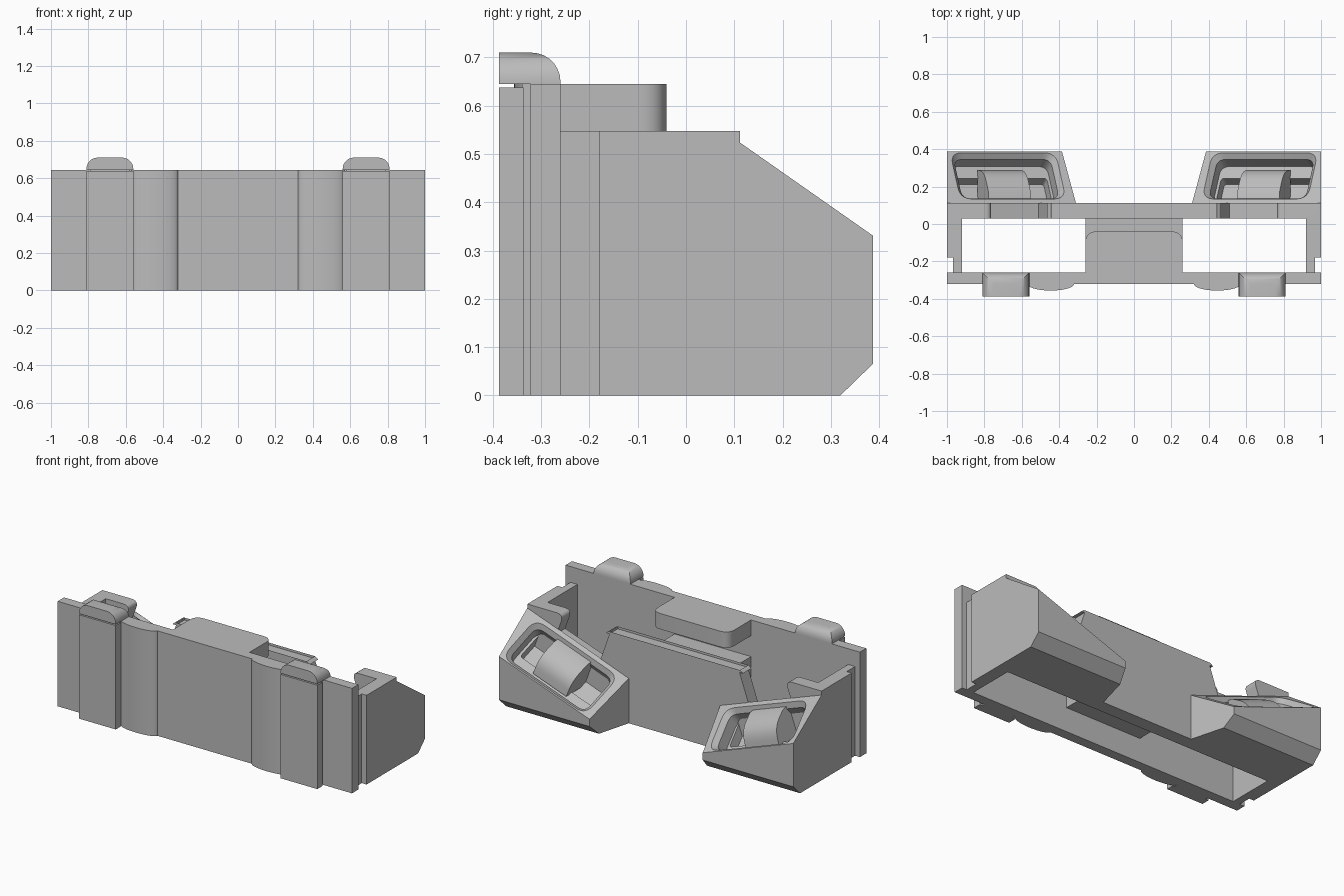
import bpy, bmesh, math
from mathutils import Vector

if "Cube" in bpy.data.objects:
    bpy.data.objects.remove(bpy.data.objects["Cube"], do_unlink=True)

grey = bpy.data.materials.new("plain_grey")
grey.use_nodes = True
grey.diffuse_color = (0.5, 0.5, 0.5, 1)
grey.node_tree.nodes["Principled BSDF"].inputs["Base Color"].default_value = (0.5, 0.5, 0.5, 1)


def make(name, bm, mirror=False):
    bmesh.ops.recalc_face_normals(bm, faces=bm.faces)
    mesh = bpy.data.meshes.new(name)
    bm.to_mesh(mesh)
    bm.free()
    mesh.materials.append(grey)
    ob = bpy.data.objects.new(name, mesh)
    bpy.context.collection.objects.link(ob)
    if mirror:
        ob.modifiers.new("other_side", "MIRROR").use_mirror_merge = False
    return ob


def rounded(points, steps=7):
    """Round each corner given as (a, b, radius); plain (a, b) stays sharp."""
    out = []
    for i, p in enumerate(points):
        c = Vector(p[:2])
        if len(p) < 3:
            out.append(c)
            continue
        d1 = (Vector(points[i - 1][:2]) - c).normalized()
        d2 = (Vector(points[(i + 1) % len(points)][:2]) - c).normalized()
        a, b = c + d1 * p[2], c + d2 * p[2]
        for k in range(steps + 1):
            t = k / steps
            out.append(a * (1 - t) ** 2 + c * 2 * t * (1 - t) + b * t * t)
    return out


def loft(rings):
    """Solid through matching rings of 3D points."""
    bm = bmesh.new()
    loops = [[bm.verts.new(p) for p in ring] for ring in rings]
    n = len(loops[0])
    for lo, hi in zip(loops, loops[1:]):
        for i in range(n):
            j = (i + 1) % n
            bm.faces.new((lo[i], lo[j], hi[j], hi[i]))
    bm.faces.new(loops[0])
    bm.faces.new(loops[-1])
    return bm


def plan(name, pts, z0, z1, mirror=False):
    pts = rounded(pts)
    return make(name, loft([[(p.x, p.y, z) for p in pts] for z in (z0, z1)]), mirror)


def block(name, x0, x1, y0, y1, z0, z1, mirror=False):
    return plan(name, [(x0, y0), (x1, y0), (x1, y1), (x0, y1)], z0, z1, mirror)


def smooth(ob):
    bpy.ops.object.select_all(action="DESELECT")
    ob.select_set(True)
    bpy.context.view_layer.objects.active = ob
    bpy.ops.object.shade_smooth_by_angle(angle=math.radians(35))


# Front plate, its bulges and the tab behind its top edge
block("front_plate", -1, 1, -0.322, -0.26, 0, 0.645)
arc = [(0.445 + 0.125 * math.cos(a), -0.32 - 0.036 * math.sin(a))
       for a in [math.pi * k / 14 for k in range(15)]]
smooth(plan("front_bulge", arc + [(0.32, -0.30), (0.57, -0.30)], 0, 0.645, True))
smooth(plan("top_tab", [(-0.26, -0.27), (0.26, -0.27), (0.26, -0.04, 0.06),
                        (-0.26, -0.04, 0.06)], 0.548, 0.645))
block("inner_block", -0.26, 0.26, -0.27, 0.04, 0.15, 0.42)

# Straps with narrow necks and rounded caps
block("strap", 0.56, 0.81, -0.387, -0.337, 0, 0.638, True)
block("strap_neck", 0.58, 0.79, -0.34, -0.31, 0, 0.65, True)
cap = block("strap_cap", 0.56, 0.81, -0.387, -0.26, 0.645, 0.71, True)
bm = bmesh.new()
bm.from_mesh(cap.data)
edges = [e for e in bm.edges
         if all(v.co.z > 0.7 for v in e.verts) and any(v.co.y > -0.3 for v in e.verts)]
bmesh.ops.bevel(bm, geom=edges, offset=0.06, segments=7, profile=0.5, affect="EDGES")
bm.to_mesh(cap.data)
bm.free()
smooth(cap)

# End walls with an outer groove
plan("end_wall", [(0.92, -0.27), (0.967, -0.27), (0.967, -0.18), (1, -0.18),
                  (1, 0.05), (0.92, 0.05)], 0, 0.548, True)

# Rear wall with a tilted, round-lipped gap on each side
half = [(1, 0), (1, 0.548), (0.753, 0.548, 0.05), (0.80, 0.42), (0.51, 0.32),
        (0.43, 0.548, 0.05)]
outline = rounded(half)
outline += [Vector((-p.x, p.y)) for p in reversed(outline)]
smooth(make("rear_wall", loft([[(p.x, y, p.y) for p in outline] for y in (0.03, 0.112)])))

# Rear pods: wedge bodies with a sloped, tilted top
def top(x, y):
    return 0.525 + 0.36 * (x - 1) - 0.70 * (y - 0.11)


bm = bmesh.new()
for inner in (True, False):
    for y, z in ((0.11, 0), (0.32, 0), (0.387, 0.065), (0.387, None), (0.11, None)):
        x = 0.31 + 0.27 * (y - 0.11) if inner else 1
        bm.verts.new((x, y, top(x, y) if z is None else z))
bmesh.ops.convex_hull(bm, input=bm.verts)
bmesh.ops.dissolve_limit(bm, angle_limit=0.01, verts=bm.verts, edges=bm.edges)
pod = make("rear_pod", bm)

# Tilted frame of the pod top: across, lift, down the slope, outward
tilt, slope = math.atan(0.36), math.atan(0.658)
across = Vector((math.cos(tilt), 0, math.sin(tilt)))
lift = Vector((-math.sin(tilt), 0, math.cos(tilt)))
rear = Vector((0, 1, 0))
down = rear * math.cos(slope) - lift * math.sin(slope)
out = rear * math.sin(slope) + lift * math.cos(slope)
base = Vector((0.65, 0, 0.399))
centre = base - across * 0.01 + rear * 0.2575 - lift * 0.097


def ring(hu, s0, s1, depth, r):
    pts = rounded([(-hu, s0, r), (hu, s0, r), (hu, s1, r), (-hu, s1, r)])
    return [centre + across * p.x + down * p.y + out * depth for p in pts]


# Flared pocket, then a deeper step on its upper part
cutters = [
    make("pocket_cutter", loft([ring(0.315, -0.162, 0.162, 0.02, 0.07),
                                ring(0.30, -0.148, 0.148, 0, 0.07),
                                ring(0.275, -0.125, 0.125, -0.03, 0.05),
                                ring(0.275, -0.125, 0.125, -0.10, 0.05)])),
    make("step_cutter", loft([ring(0.26, -0.12, 0.05, -0.08, 0.02),
                              ring(0.26, -0.12, 0.05, -0.16, 0.02)]))]
for c in cutters:
    c.hide_render = True
    mod = pod.modifiers.new(c.name, "BOOLEAN")
    mod.operation, mod.solver, mod.object = "DIFFERENCE", "EXACT", c
bpy.context.view_layer.update()
pod.data = bpy.data.meshes.new_from_object(
    pod.evaluated_get(bpy.context.evaluated_depsgraph_get()))
pod.modifiers.clear()
for c in cutters:
    bpy.data.objects.remove(c, do_unlink=True)
pod.modifiers.new("other_side", "MIRROR").use_mirror_merge = False
smooth(pod)

# Round-nosed tongue running from the gap down into the pocket
side = rounded([(0.10, -0.035), (0.17, -0.045), (0.28, -0.11, 0.07), (0.29, -0.22), (0.10, -0.22)])
smooth(make("tongue", loft([[base + across * u + rear * p.x + lift * p.y for p in side]
                            for u in (-0.12, 0.12)]), True))
